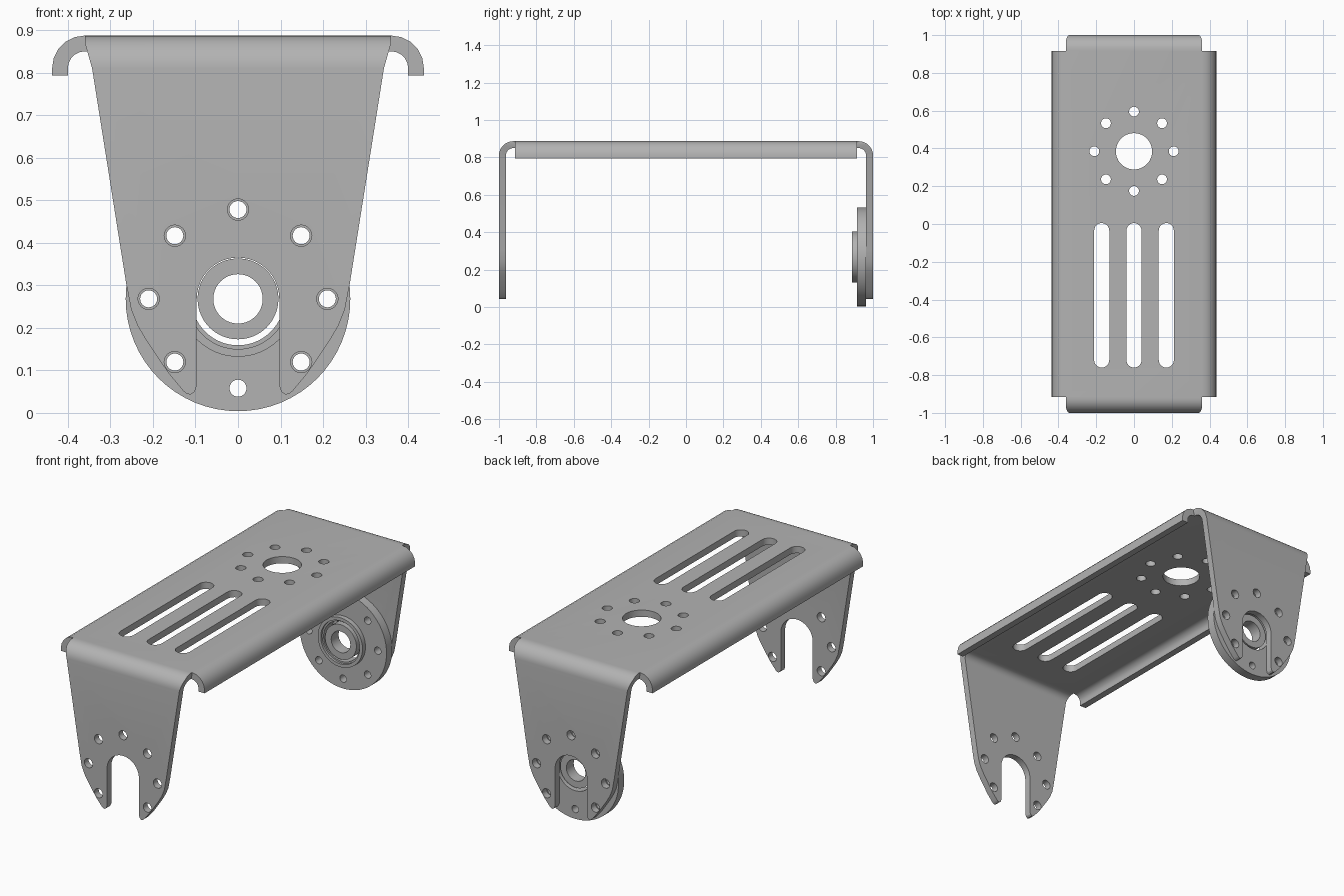
import bpy, bmesh
from math import sin, cos, pi, radians

if "Cube" in bpy.data.objects:
    bpy.data.objects.remove(bpy.data.objects["Cube"])

steel = bpy.data.materials.new("brushed grey metal")
steel.use_nodes = True
GREY = (0.45, 0.45, 0.45, 1)
steel.diffuse_color = GREY
steel.node_tree.nodes["Principled BSDF"].inputs["Base Color"].default_value = GREY

TOP, BEND, THICK = 0.887, 0.077, 0.037      # sheet metal
CORE = TOP - BEND                           # height of the bend centres
AXLE, BOLT_RING = 0.268, 0.21               # axle height, bolt circle radius


def arc(cu, cv, r, a0, a1, n):
    """Points on an arc, angles in degrees, both ends included."""
    angles = [radians(a0 + (a1 - a0) * i / n) for i in range(n + 1)]
    return [(cu + r * cos(a), cv + r * sin(a)) for a in angles]


def circle(cu, cv, r, n=32):
    return arc(cu, cv, r, 0, 360, n)[:-1]


def bolt_circle(cu, cv, r, skip_bottom=False):
    return [circle(cu + BOLT_RING * cos(k * pi / 4), cv + BOLT_RING * sin(k * pi / 4), r, 24)
            for k in range(8) if not (skip_bottom and k == 6)]


def make(name, bm):
    bmesh.ops.recalc_face_normals(bm, faces=bm.faces)
    mesh = bpy.data.meshes.new(name)
    bm.to_mesh(mesh)
    bm.free()
    mesh.materials.append(steel)
    ob = bpy.data.objects.new(name, mesh)
    bpy.context.collection.objects.link(ob)
    return ob


def prisms(name, outlines, axis, t0, t1):
    """Extrude closed outlines along x, y or z from t0 to t1."""
    place = {"x": lambda u, v, t: (t, u, v),
             "y": lambda u, v, t: (u, t, v),
             "z": lambda u, v, t: (u, v, t)}[axis]
    bm = bmesh.new()
    for pts in outlines:
        rings = [[bm.verts.new(place(u, v, t)) for u, v in pts] for t in (t0, t1)]
        bm.faces.new(rings[0])
        bm.faces.new(rings[1])
        for i in range(len(pts)):
            j = (i + 1) % len(pts)
            bm.faces.new((rings[0][i], rings[0][j], rings[1][j], rings[1][i]))
    return make(name, bm)


def lathe(name, profile, n=64):
    """Revolve a closed (radius, y) profile about the axle."""
    bm = bmesh.new()
    rings = [[bm.verts.new((r * cos(2 * pi * k / n), y, AXLE + r * sin(2 * pi * k / n)))
              for k in range(n)] for r, y in profile]
    for i, ring in enumerate(rings):
        nxt = rings[(i + 1) % len(rings)]
        for k in range(n):
            m = (k + 1) % n
            bm.faces.new((ring[k], ring[m], nxt[m], nxt[k]))
    return make(name, bm)


def carve(ob, cutter, operation="DIFFERENCE"):
    mod = ob.modifiers.new("cut", "BOOLEAN")
    mod.operation, mod.solver, mod.object = operation, "EXACT", cutter
    bpy.context.view_layer.objects.active = ob
    bpy.ops.object.modifier_apply(modifier=mod.name)
    bpy.data.objects.remove(cutter)


def smooth(ob):
    bpy.ops.object.select_all(action="DESELECT")
    ob.select_set(True)
    bpy.context.view_layer.objects.active = ob
    bpy.ops.object.shade_smooth_by_angle(angle=radians(30))


# Top plate with rolled side flanges
flange_x, flange_z, plate_y = 0.36, 0.793, 0.915
outer = arc(flange_x, CORE, BEND, 90, 0, 5) + [(flange_x + BEND, flange_z)]
inner = [(flange_x + BEND - THICK, flange_z)] + arc(flange_x, CORE, BEND - THICK, 0, 90, 5)
half = outer + inner
section = half + [(-x, z) for x, z in reversed(half)]
plate = prisms("top_plate", [section], "y", -plate_y, plate_y)

# Plate openings: centre hole, bolt circle and three long slots
hole_y, slot_r = 0.385, 0.04
openings = [circle(0, hole_y, 0.096, 48)] + bolt_circle(0, hole_y, 0.026)
for x in (-0.171, 0, 0.171):
    openings.append(arc(x, -0.035, slot_r, 0, 180, 12) + arc(x, -0.72, slot_r, 180, 360, 12))
carve(plate, prisms("plate_cutter", openings, "z", 0.7, 1))
smooth(plate)

# Legs: bent strip trimmed to a tapered outline with an open axle slot
edge = [(0.36, 0.95), (0.36, 0.87), (0.343, CORE), (0.263, 0.305), (0.251, 0.242),
        (0.236, 0.205), (0.216, 0.171), (0.164, 0.094), (0.129, 0.052), (0.121, 0.045),
        (0.111, 0.043), (0.102, 0.05), (0.097, 0.064)]
outline = edge + arc(0, AXLE, 0.097, 0, 180, 32) + [(-x, z) for x, z in reversed(edge)]
for name, side in (("front_leg", -1), ("back_leg", 1)):
    bend_y = 1 - BEND
    strip = ([(plate_y, TOP)] + arc(bend_y, CORE, BEND, 90, 0, 8) + [(1, 0), (1 - THICK, 0)]
             + arc(bend_y, CORE, BEND - THICK, 0, 90, 8) + [(plate_y, TOP - THICK)])
    leg = prisms(name, [[(side * y, z) for y, z in strip]], "x", -0.4, 0.4)
    carve(leg, prisms("outline_cutter", [outline], "y", -1.1, 1.1), "INTERSECT")
    carve(leg, prisms("bolt_cutter", bolt_circle(0, AXLE, 0.025, True), "y", -1.1, 1.1))
    smooth(leg)

# Bearing flange: round disc with a raised hub ring on its inner side
seat, face, rim = 1 - THICK, 0.914, 0.888
disc = lathe("bearing_flange", [(0.264, seat), (0.264, face), (0.136, face), (0.136, rim),
                                (0.118, rim), (0.118, 0.9), (0.109, 0.9), (0.109, seat)])
carve(disc, prisms("flange_cutter", bolt_circle(0, AXLE, 0.02), "y", 0.8, 1.1))
smooth(disc)

# Inner bearing ring
ring = lathe("bearing_inner_ring", [(0.095, 0.957), (0.095, 0.893), (0.058, 0.893), (0.058, 0.957)])
smooth(ring)
